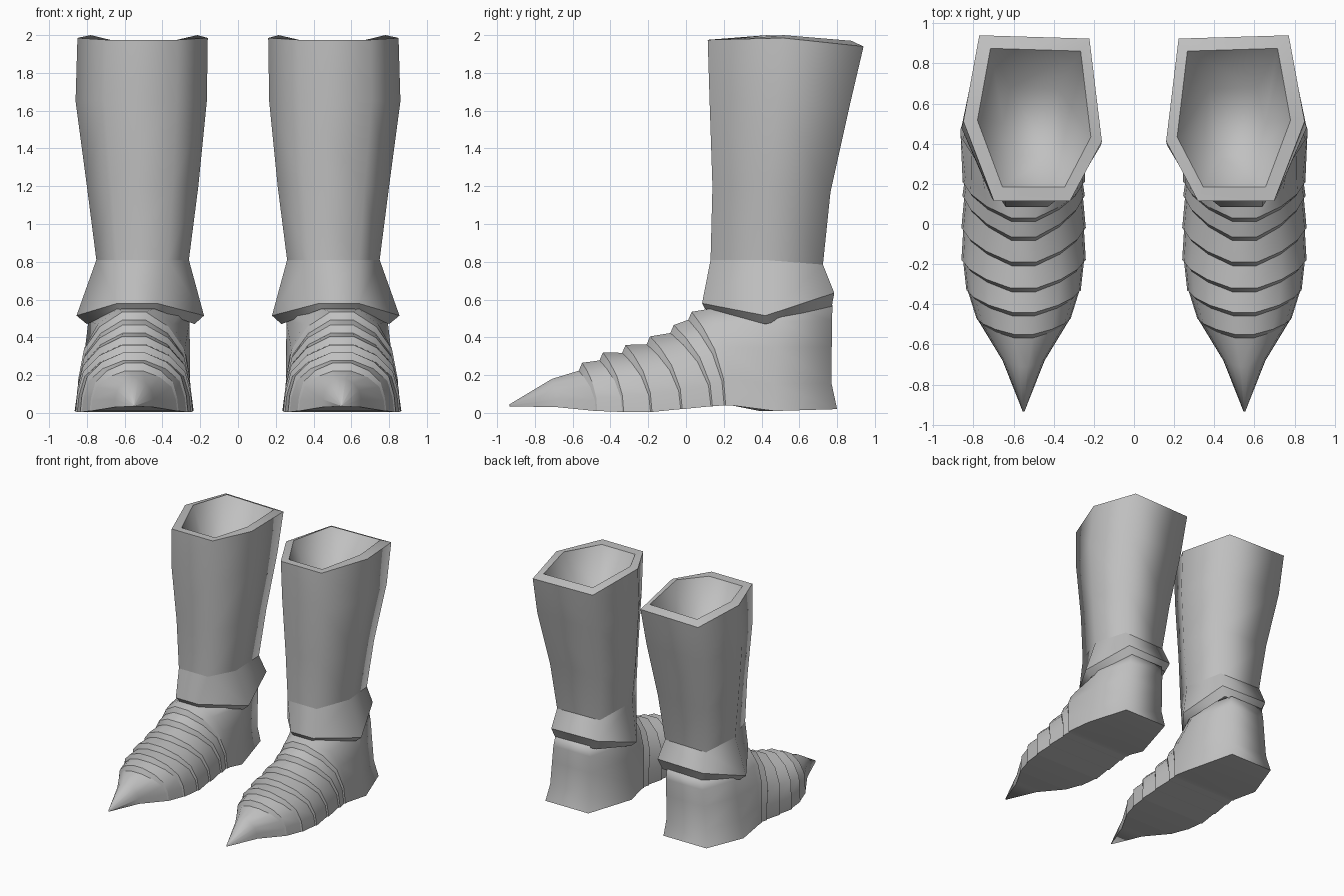
import bpy, bmesh

cube = bpy.data.objects.get("Cube")
if cube:
    bpy.data.objects.remove(cube)

steel = bpy.data.materials.new("grey_steel")
steel.use_nodes = True
GREY = (0.53, 0.53, 0.53, 1)
steel.diffuse_color = GREY
steel.node_tree.nodes["Principled BSDF"].inputs["Base Color"].default_value = GREY

# Half outlines of the foot, as fractions of half width and height
ARCH = [(1, 0), (.97, .28), (.87, .6), (.6, .84), (.2, 1)]
HEEL = [(1, 0), (.92, .25), (.88, .6), (.85, .85), (.78, 1)]
FOOT_X = 0.55


def hex_ring(z_front, z_mid, z_back, x0, x1, y0, y1,
             front=(.23, .78), back=(.09, .885), inner=.36):
    """Six-sided outline of the leg, with front and back edges of chosen width."""
    outline = [(back[0], .98, z_back), (back[1], 1, z_back), (1, .48, z_mid),
               (front[1], 0, z_front), (front[0], 0, z_front), (0, inner, z_mid)]
    return [(x0 + u * (x1 - x0), y0 + v * (y1 - y0), z) for u, v, z in outline]


def arch_ring(y_top, z_top, y_low, z_low, half, heel=0.0, kick=0.0, skew=0.0):
    """Swept-back arch across the foot; kick pushes the sole edge back,
    skew turns the ring so that its outer side lies further back."""
    rows = []
    for a, h in zip(ARCH, HEEL):
        u = a[0] + (h[0] - a[0]) * heel
        v = a[1] + (h[1] - a[1]) * heel
        y = y_low + (y_top - y_low) * v ** 2.2 + (kick if v == 0 else 0)
        rows.append((u * half, y, z_low + (z_top - z_low) * v, FOOT_X - .03 * v * heel))
    return ([(c + x, y + skew, z) for x, y, z, c in rows] +
            [(c - x, y - skew, z) for x, y, z, c in reversed(rows)])


def loft(name, rings, side, sharp_rows, sole=False):
    """Skin a row of rings smoothly, cap both ends, keep chosen edges sharp."""
    bm = bmesh.new()
    rows = [[bm.verts.new((x * side, y, z)) for x, y, z in r] for r in rings]
    n = len(rows[0])
    for a, b in zip(rows, rows[1:]):
        for i in range(n):
            j = (i + 1) % n
            bm.faces.new((a[i], a[j], b[j], b[i]))
    for row in (rows[0], rows[-1]):
        for i in range(n // 2 - 1):
            bm.faces.new((row[i], row[i + 1], row[n - 2 - i], row[n - 1 - i]))
    bmesh.ops.recalc_face_normals(bm, faces=bm.faces[:])
    for face in bm.faces:
        face.smooth = True
    sharp = [(rows[r][i], rows[r][(i + 1) % n]) for r in sharp_rows for i in range(n)]
    if sole:
        sharp.append((rows[0][0], rows[0][-1]))
        sharp += [(a[c], b[c]) for a, b in zip(rows, rows[1:]) for c in (0, -1)]
    for pair in sharp:
        bm.edges.get(pair).smooth = False
    mesh = bpy.data.meshes.new(name)
    bm.to_mesh(mesh)
    bm.free()
    mesh.materials.append(steel)
    bpy.context.collection.objects.link(bpy.data.objects.new(name, mesh))


# Shaft: outside from ankle to rim, then a bowl-shaped opening
shaft = [
    hex_ring(.78, .78, .76, .27, .74, .14, .715),
    hex_ring(.81, .81, .785, .26, .75, .13, .725),
    hex_ring(1.2, 1.2, 1.17, .21, .80, .14, .765),
    hex_ring(1.65, 1.65, 1.62, .165, .86, .125, .865),
    hex_ring(1.975, 1.985, 1.94, .16, .85, .115, .94),
    hex_ring(1.97, 2, 1.97, .215, .78, .185, .875),
    hex_ring(1.7, 1.7, 1.7, .35, .65, .34, .68),
]

# Flared cuff with a turned under lip
FLARE = dict(front=(.37, .68), back=(.14, .78), inner=.45)
cuff = [
    hex_ring(.81, .81, .785, .26, .75, .13, .725),
    hex_ring(.58, .515, .635, .18, .855, .085, .785, **FLARE),
    hex_ring(.55, .47, .555, .23, .80, .10, .77, **FLARE),
    hex_ring(.58, .53, .59, .29, .75, .15, .73),
]

# Foot: heel block, overlapping plates, then the pointed toe
foot = [
    arch_ring(.775, .57, .77, .02, .20, 1, .03),
    arch_ring(.45, .57, .43, .01, .315, 1, 0, .04),
    arch_ring(.12, .55, .24, .04, .305, .2),
]
plate_edges = [
    (.03, .535, .21, .04, .305),
    (-.065, .465, .14, .035, .305),
    (-.19, .405, -.02, .02, .31),
    (-.32, .36, -.18, .005, .31),
    (-.44, .32, -.33, .005, .285),
    (-.55, .265, -.47, .01, .235),
]
first_plate = len(foot)
for y_top, z_top, y_low, z_low, half in plate_edges:
    foot.append(arch_ring(y_top, z_top, y_low, z_low, half))
    foot.append(arch_ring(y_top - .018, z_top - .042, y_low - .008, z_low, half * .97))
plate_rows = range(first_plate, len(foot))
foot += [
    arch_ring(-.71, .18, -.68, .03, .105),
    arch_ring(-.935, .045, -.935, .035, .004),
]

for label, side in (("left", 1), ("right", -1)):
    loft(label + "_shaft", shaft, side, (1, 4, 5))
    loft(label + "_ankle_cuff", cuff, side, (0, 1, 2))
    loft(label + "_foot", foot, side, plate_rows, sole=True)
